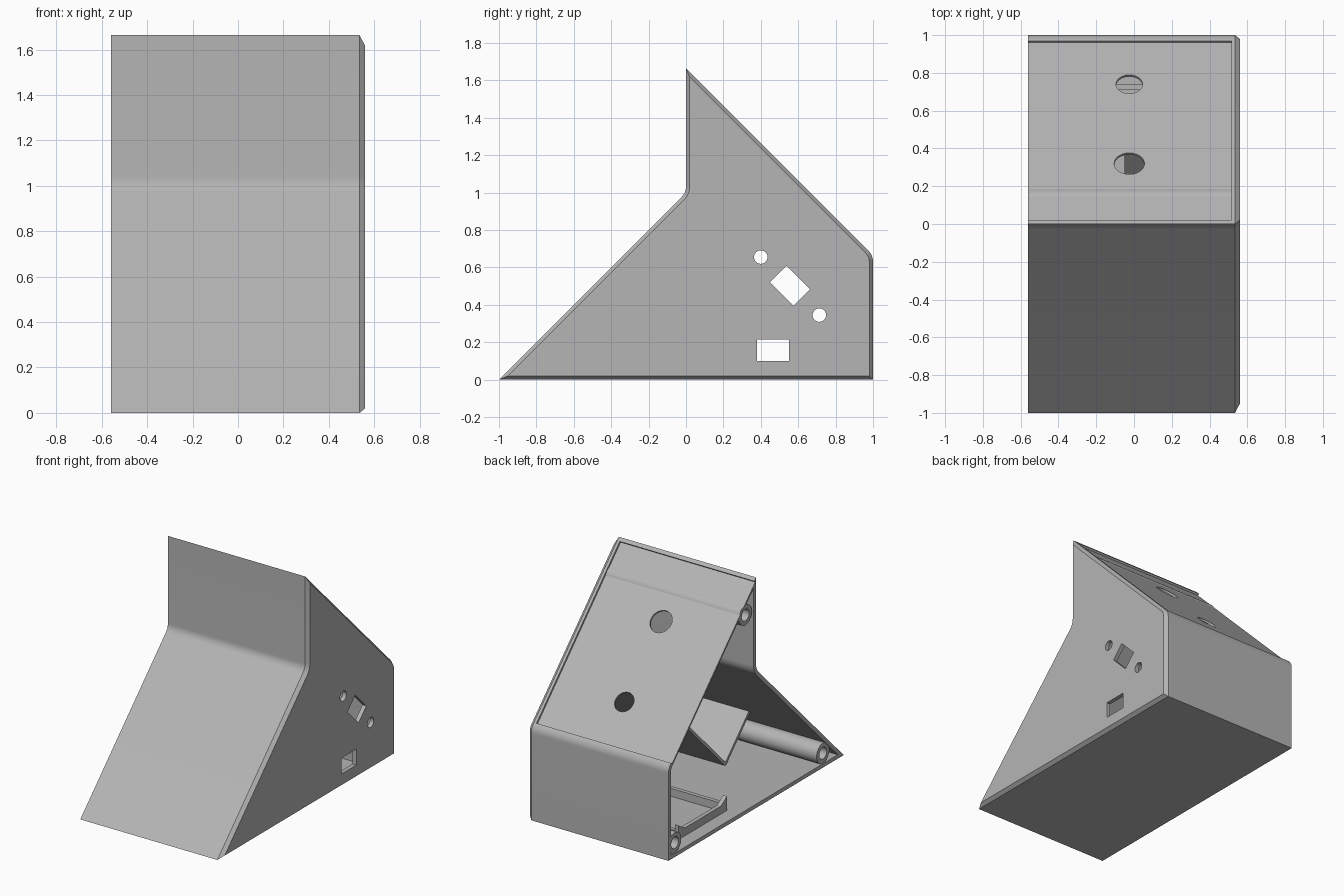
import bpy, bmesh, math
from mathutils import Vector, Matrix

if "Cube" in bpy.data.objects:
    bpy.data.objects.remove(bpy.data.objects["Cube"])

grey = bpy.data.materials.new("plain_grey")
grey.diffuse_color = (0.46, 0.46, 0.46, 1)
grey.use_nodes = True
grey.node_tree.nodes["Principled BSDF"].inputs["Base Color"].default_value = grey.diffuse_color


def loft(name, rings):
    """Closed solid through rings given as (x, [(y, z), ...])."""
    bm = bmesh.new()
    loops = [[bm.verts.new((x, y, z)) for y, z in pts] for x, pts in rings]
    for a, b in zip(loops, loops[1:]):
        for i in range(len(a)):
            j = (i + 1) % len(a)
            bm.faces.new((a[i], a[j], b[j], b[i]))
    bm.faces.new(loops[0])
    bm.faces.new(loops[-1])
    bmesh.ops.recalc_face_normals(bm, faces=bm.faces)
    me = bpy.data.meshes.new(name)
    bm.to_mesh(me)
    bm.free()
    me.materials.append(grey)
    ob = bpy.data.objects.new(name, me)
    bpy.context.collection.objects.link(ob)
    return ob


def prism(name, pts, x0, x1):
    return loft(name, [(x0, pts), (x1, pts)])


def circle(y, z, r, n=32):
    return [(y + r * math.cos(2 * math.pi * i / n), z + r * math.sin(2 * math.pi * i / n))
            for i in range(n)]


def rect(y0, y1, z0, z1):
    return [(y0, z0), (y1, z0), (y1, z1), (y0, z1)]


def inset(pts, d):
    """Mitred inward offset of a counter-clockwise outline."""
    out = []
    for i, p in enumerate(pts):
        a, p, b = Vector(pts[i - 1]), Vector(p), Vector(pts[(i + 1) % len(pts)])
        d0, d1 = (p - a).normalized(), (b - p).normalized()
        n0, n1 = Vector((-d0.y, d0.x)), Vector((-d1.y, d1.x))
        out.append(tuple(p + (n0 + n1) * d / (1 + n0.dot(n1))))
    return out


def rounded(a, p, b, t=0.035, n=6):
    """Small curve replacing corner p between neighbours a and b."""
    a, p, b = Vector(a), Vector(p), Vector(b)
    s, e = p + (a - p).normalized() * t, p + (b - p).normalized() * t
    return [tuple(s * (1 - u) ** 2 + p * 2 * u * (1 - u) + e * u * u)
            for u in (i / n for i in range(n + 1))]


def cut(ob, cutters):
    """Subtract the cutters, bake the result and remove the cutters."""
    for c in cutters:
        c.hide_render = True
        m = ob.modifiers.new("cut", 'BOOLEAN')
        m.operation, m.solver, m.object = 'DIFFERENCE', 'EXACT', c
    dg = bpy.context.evaluated_depsgraph_get()
    me = bpy.data.meshes.new_from_object(ob.evaluated_get(dg))
    ob.modifiers.clear()
    ob.data = me
    for c in cutters:
        bpy.data.objects.remove(c)


def smooth(ob):
    ob.data.shade_smooth()
    ob.data.set_sharp_from_angle(angle=math.radians(25))


# Case outline (y, z): floor, back, sloped panel, upright front, sloped front
TOP = 1.665
tip, toe, knee, shoulder = (0, TOP), (-1, 0), (0, 1.0), (1, TOP - 1)
outline = [toe, (1, 0)] + rounded((1, 0), shoulder, tip) + [tip] + rounded(tip, knee, toe)
WALL = 0.028

# Case with a chamfered right end
case = loft("case", [(-0.56, outline), (0.535, outline), (0.56, inset(outline, 0.02))])
cutters = [prism("cavity", inset(outline, WALL), -0.7, 0.53)]

# Shallow recess on the sloped panel
k = 0.01
cutters.append(prism("recess", [(0.02 - k, TOP - 0.02 - k), (0.97 - k, TOP - 0.97 - k),
                                (1.02, TOP - 0.92), (0.07, TOP + 0.03)], -0.7, 0.515))

# Two round holes through the sloped panel
for y, r in ((0.75, 0.07), (0.33, 0.08)):
    c = prism("panel_hole", circle(0, 0, r, 40), -0.08, 0.08)
    c.matrix_world = (Matrix.Translation((-0.025, y, TOP - y))
                      @ Vector((0, 1, 1)).to_track_quat('X', 'Z').to_matrix().to_4x4())
    cutters.append(c)

# Side wall openings: tilted window with two screw holes, and a port below
h, w, s = 0.0885, 0.0625, math.sqrt(0.5)
window = [(0.557 + s * (u + v), 0.502 + s * (v - u))
          for u, v in ((-h, -w), (h, -w), (h, w), (-h, w))]
for pts in (window, circle(0.40, 0.655, 0.036), circle(0.713, 0.345, 0.036),
            rect(0.38, 0.55, 0.10, 0.215)):
    cutters.append(prism("side_hole", pts, 0.45, 0.65))
bpy.context.view_layer.update()
cut(case, cutters)
smooth(case)

# Screw posts running from the side wall to the open side
for i, (y, z) in enumerate(((-0.77, 0.10), (0.115, 1.435), (0.92, 0.10))):
    post = prism(f"screw_post_{i + 1}", circle(y, z, 0.073), -0.555, 0.535)
    bore = prism("bore", circle(y, z, 0.042), -0.7, -0.2)
    bpy.context.view_layer.update()
    cut(post, [bore])
    smooth(post)

# Inner pocket behind the sloped front: a long divider and a lower end wall
prism("inner_pocket", [(-0.38, 0.02), (0.612, 1.012), (0.597, 1.027), (-0.38, 0.05),
                       (-0.648, 0.318), (-0.663, 0.303)], -0.05, 0.535)

# Board tray on the floor with corner clips
y0, y1, t = 0.19, 0.74, 0.03
prism("tray_front", rect(y0, y0 + t, 0.02, 0.085), -0.46, 0.535)
prism("tray_back", rect(y1 - t, y1, 0.02, 0.085), -0.46, 0.535)
prism("tray_end", rect(y0 + t, y1 - t, 0.02, 0.085), -0.46, -0.43)
for name, a, b in (("clip_front", y0, y0 + 0.07), ("clip_back", y1, y1 - 0.07)):
    prism(name, [(a, 0.08), (b, 0.085), (a, 0.13)], -0.46, -0.43)
